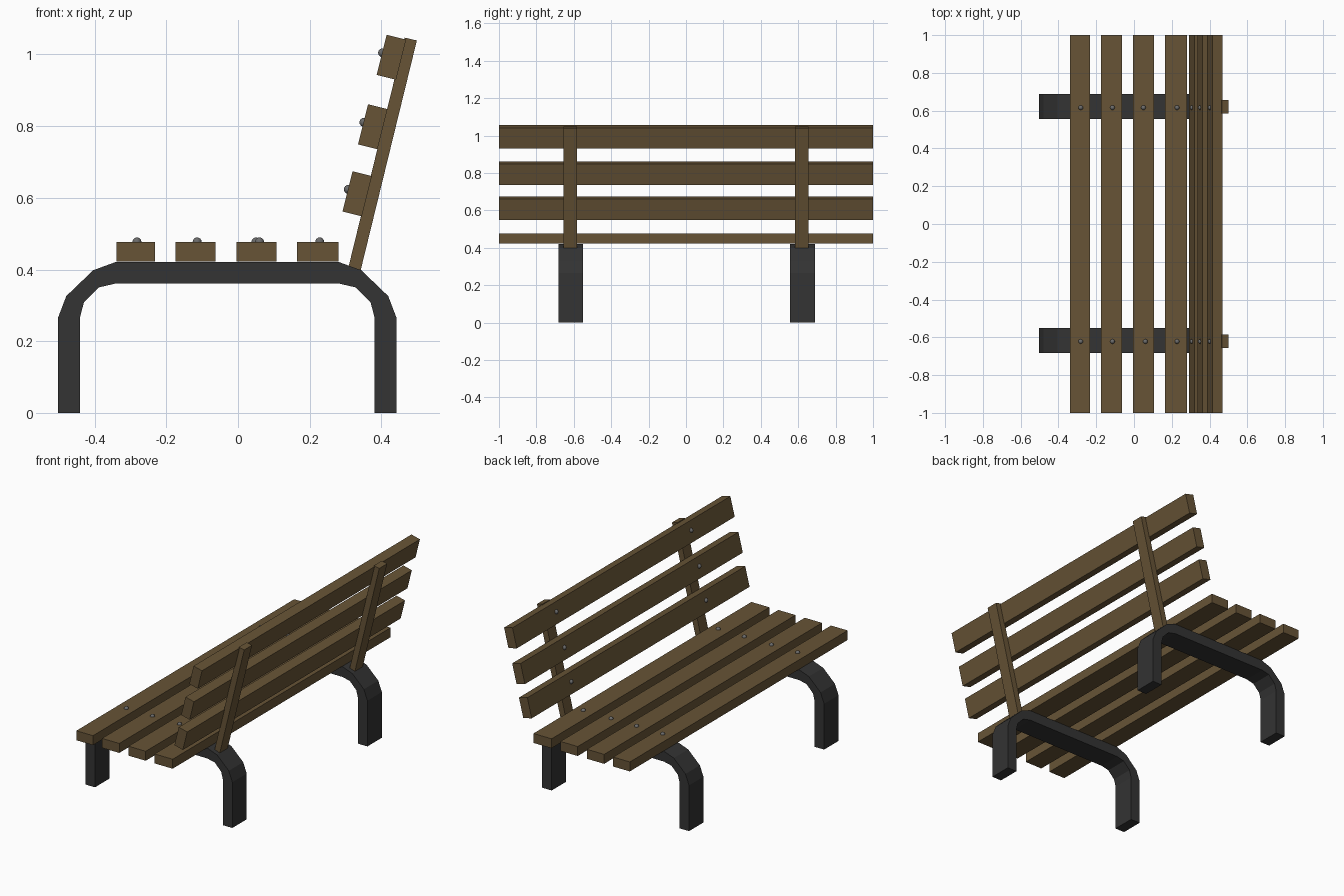
import bpy, bmesh, math
from mathutils import Vector

if "Cube" in bpy.data.objects:
    bpy.data.objects.remove(bpy.data.objects["Cube"])


def material(name, rgb):
    m = bpy.data.materials.new(name)
    m.diffuse_color = (*rgb, 1)
    m.use_nodes = True
    m.node_tree.nodes["Principled BSDF"].inputs["Base Color"].default_value = m.diffuse_color
    return m


WOOD = material("brown_wood", (0.135, 0.088, 0.037))
IRON = material("dark_iron", (0.033, 0.033, 0.033))
STEEL = material("bolt_steel", (0.15, 0.15, 0.15))


def add_object(name, bm, mat):
    bmesh.ops.recalc_face_normals(bm, faces=bm.faces)
    me = bpy.data.meshes.new(name)
    bm.to_mesh(me)
    bm.free()
    me.materials.append(mat)
    ob = bpy.data.objects.new(name, me)
    bpy.context.collection.objects.link(ob)
    return ob


def band(name, outer, inner, y0, y1, mat):
    """Sweep between two matching x-z outlines, extruded from y0 to y1."""
    bm = bmesh.new()
    rings = []
    for o, i in zip(outer, inner):
        pts = [(o, y0), (o, y1), (i, y1), (i, y0)]
        rings.append([bm.verts.new((p[0], y, p[1])) for p, y in pts])
    for a, b in zip(rings, rings[1:]):
        for k in range(4):
            n = (k + 1) % 4
            bm.faces.new((a[k], a[n], b[n], b[k]))
    bm.faces.new(rings[0])
    bm.faces.new(rings[-1])
    return add_object(name, bm, mat)


def bolt(name, x, y, z):
    bm = bmesh.new()
    bmesh.ops.create_uvsphere(bm, u_segments=12, v_segments=8, radius=0.0125)
    for f in bm.faces:
        f.smooth = True
    ob = add_object(name, bm, STEEL)
    ob.location = (x, y, z)


# Bent leg frames: half outline mirrored about the frame's middle
MID = -0.03
half_outer = [(0.472, 0), (0.472, 0.266), (0.449, 0.326), (0.374, 0.398), (0.311, 0.421)]
half_inner = [(0.411, 0), (0.411, 0.266), (0.400, 0.308), (0.359, 0.350), (0.311, 0.361)]


def full(half):
    return [(MID - d, z) for d, z in half] + [(MID + d, z) for d, z in reversed(half)]


for side, y in (("left", -0.617), ("right", 0.623)):
    band("leg_frame_" + side, full(half_outer), full(half_inner), y - 0.066, y + 0.066, IRON)

# Leaning back posts
for side, y in (("left", -0.62), ("right", 0.62)):
    band("back_post_" + side, [(0.308, 0.406), (0.465, 1.047)],
         [(0.342, 0.397), (0.499, 1.039)], y - 0.036, y + 0.036, WOOD)

# Seat slats with bolts
seat = [(-0.339, -0.232), (-0.174, -0.063), (-0.004, 0.107), (0.164, 0.28)]
bolt_x = [(-0.282, -0.282), (-0.114, -0.114), (0.06, 0.05), (0.228, 0.228)]
for n, ((x0, x1), bx) in enumerate(zip(seat, bolt_x), 1):
    band(f"seat_slat_{n}", [(x0, 0.422), (x1, 0.422)], [(x0, 0.477), (x1, 0.477)], -1, 1, WOOD)
    for side, x, y in (("left", bx[0], -0.622), ("right", bx[1], 0.616)):
        bolt(f"seat_bolt_{n}_{side}", x, y, 0.477)

# Back slats with bolts, placed by the lower front corner
up = Vector((0.028, 0.112))
depth = Vector((0.054, -0.0135))
for n, corner in enumerate([(0.2915, 0.562), (0.335, 0.749), (0.387, 0.943)], 1):
    c = Vector(corner)
    band(f"back_slat_{n}", [c, c + up], [c + depth, c + up + depth], -1, 1, WOOD)
    b = c + up * 0.55 + Vector((0.001, 0))
    for side, y in (("left", -0.622), ("right", 0.616)):
        bolt(f"back_bolt_{n}_{side}", b.x, y, b.y)
